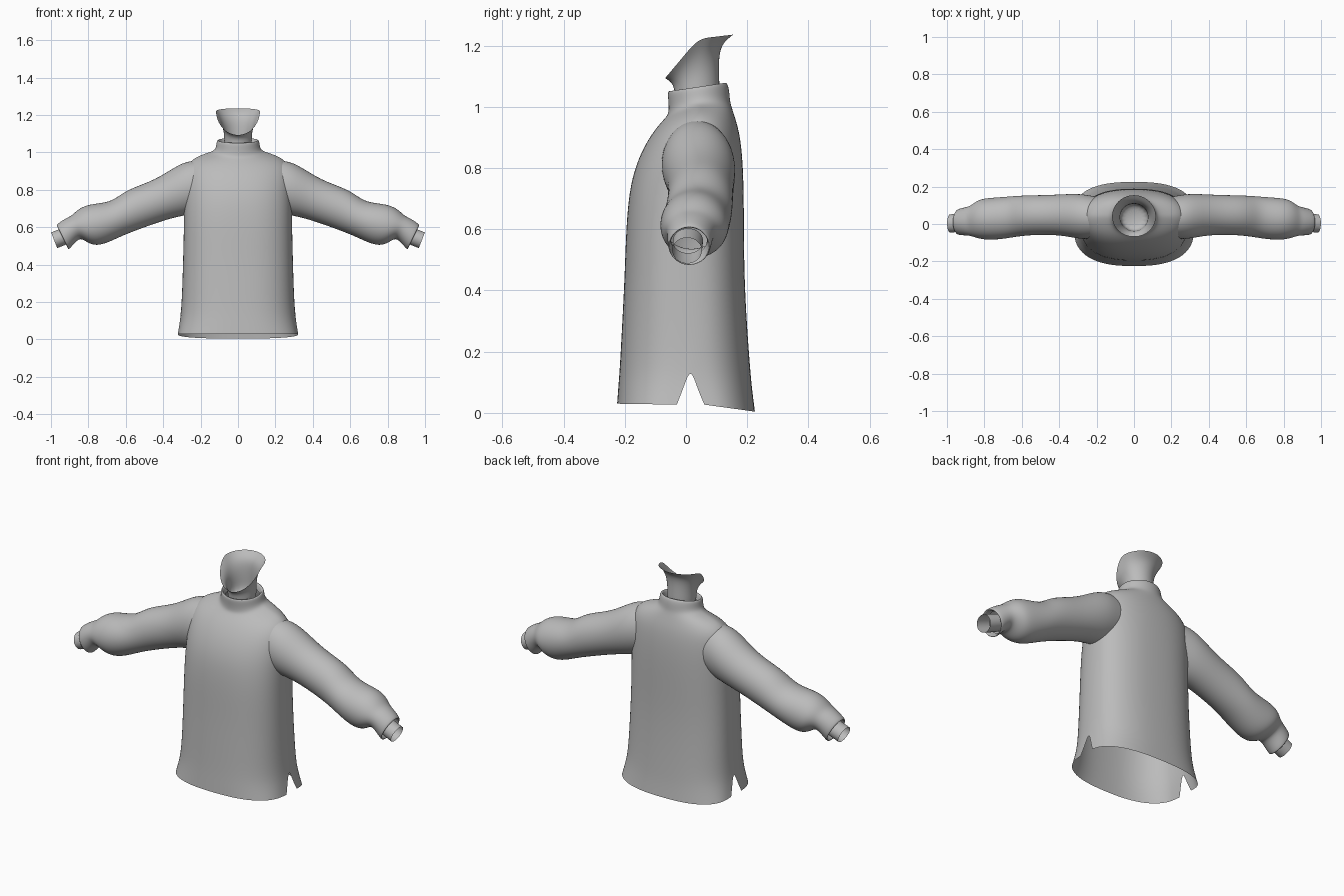
import bpy, bmesh, math
from mathutils import Vector

cloth = bpy.data.materials.new("plain_grey")
cloth.diffuse_color = (0.5, 0.5, 0.5, 1)


def power(v, n):
    return math.copysign(abs(v) ** (2 / n), v)


def loft(name, strips, mirror=False, cap=False):
    """Skin lists of point rows, weld their shared borders and smooth."""
    bm = bmesh.new()
    for rows in strips:
        grid = [[bm.verts.new(p) for p in row] for row in rows]
        for a, b in zip(grid, grid[1:]):
            for j in range(len(a) - 1):
                bm.faces.new((a[j], a[j + 1], b[j + 1], b[j]))
    bmesh.ops.remove_doubles(bm, verts=bm.verts, dist=0.0002)
    if cap:
        low = min(v.co.z for v in bm.verts)
        edges = [e for e in bm.edges if all(v.co.z < low + 1e-4 for v in e.verts)]
        bmesh.ops.holes_fill(bm, edges=edges, sides=0)
    for f in bm.faces:
        f.smooth = True
    mesh = bpy.data.meshes.new(name)
    bm.to_mesh(mesh)
    bm.free()
    mesh.materials.append(cloth)
    obj = bpy.data.objects.new(name, mesh)
    bpy.context.collection.objects.link(obj)
    if mirror:
        m = obj.modifiers.new("mirror", 'MIRROR')
        m.use_mirror_merge = False
    s = obj.modifiers.new("smooth", 'SUBSURF')
    s.levels = s.render_levels = 2
    s.boundary_smooth = 'PRESERVE_CORNERS'
    return obj


def half(ring, back, steps, gap=0.0):
    """Back or front half of a ring: rx, yc, front y, back y, front/side/back z, n."""
    rx, yc, yf, yb, zf, zs, zb, n = ring
    side_y = yc + gap
    end_y, end_z = (yb, zb) if back else (yf, zf)
    row = []
    for j in range(steps + 1):
        a = math.pi * j / steps + (0 if back else math.pi)
        s = abs(power(math.sin(a), n)) if 0 < j < steps else 0.0
        row.append((rx * power(math.cos(a), n),
                    side_y + (end_y - side_y) * s, zs + (end_z - zs) * s))
    return row


# Torso with side slits, rising into a folded collar
torso = [
    (.322, .015, -.226, .226, .030, .027, .004, 2.5),
    (.312, .015, -.222, .216, .085, .085, .080, 2.5),
    (.305, .015, -.217, .210, .150, .150, .150, 2.5),
    (.299, .015, -.210, .200, .28, .28, .28, 2.5),
    (.294, .01, -.201, .191, .45, .45, .45, 2.5),
    (.290, .01, -.196, .190, .62, .62, .62, 2.5),
    (.290, .02, -.183, .189, .75, .75, .75, 2.4),
    (.290, .03, -.153, .184, .84, .85, .85, 2.3),
    (.278, .04, -.120, .174, .90, .93, .92, 2.2),
    (.235, .04, -.090, .160, .94, .972, .967, 2.1),
    (.175, .04, -.066, .150, .965, .994, .997, 2),
    (.125, .042, -.056, .144, .980, 1.008, 1.018, 2),
    (.116, .042, -.058, .142, 1.02, 1.035, 1.050, 2),
    (.114, .040, -.061, .136, 1.05, 1.064, 1.078, 2),
    (.102, .038, -.050, .124, 1.054, 1.068, 1.081, 2),
    (.092, .038, -.042, .116, 1.02, 1.03, 1.05, 2),
]
front_gap, back_gap = [-.045, -.022], [.045, .020]
front, rear = [], []
for i, ring in enumerate(torso):
    front.append(half(ring, False, 16, front_gap[i] if i < 2 else 0))
    rear.append(half(ring, True, 16, back_gap[i] if i < 2 else 0))
loft("sweater_body", [front, rear])

# Neck lining, flaring to a tilted rim
neck = [
    (.075, .037, -.038, .112, 1.00, 1.00, 1.00, 2),
    (.075, .037, -.038, .111, 1.05, 1.07, 1.08, 2),
    (.078, .037, -.045, .108, 1.072, 1.12, 1.15, 2),
    (.094, .038, -.057, .116, 1.083, 1.175, 1.205, 2),
    (.120, .040, -.071, .157, 1.09, 1.222, 1.236, 2),
]
loft("neck", [[half(r, b, 8) for r in neck] for b in (False, True)], cap=True)


def sleeve(name, rings, steps=16):
    """Mirrored tube; each ring is top x, z, bottom x, z, front y, back y."""
    rows = []
    for tx, tz, bx, bz, y0, y1 in rings:
        top, bottom = Vector((tx, 0, tz)), Vector((bx, 0, bz))
        mid, up = (top + bottom) / 2, (top - bottom) / 2
        row = []
        for j in range(steps + 1):
            a = math.tau * j / steps
            p = mid + up * math.sin(a)
            p.y = (y0 + y1) / 2 + (y1 - y0) / 2 * math.cos(a)
            row.append(p)
        rows.append(row)
    return loft(name, [rows], mirror=True)


# Puffy sleeves gathered into cuffs that fold inward
sleeve("sleeves", [
    (.20, .96, .22, .68, -.08, .15),
    (.29, .957, .28, .66, -.085, .165),
    (.40, .882, .345, .648, -.065, .162),
    (.49, .838, .43, .622, -.060, .157),
    (.60, .800, .53, .586, -.062, .156),
    (.67, .742, .61, .556, -.072, .152),
    (.74, .730, .68, .522, -.084, .146),
    (.81, .722, .74, .500, -.088, .142),
    (.86, .695, .79, .505, -.082, .135),
    (.89, .662, .835, .540, -.068, .105),
    (.92, .650, .86, .530, -.062, .092),
    (.974, .615, .906, .474, -.062, .083),
    (.968, .603, .910, .486, -.052, .073),
    (.93, .615, .88, .515, -.050, .070),
])

# Narrow open wrist tubes
sleeve("wrists", [
    (.92, .605, .885, .52, -.045, .058),
    (.965, .588, .93, .50, -.046, .056),
    (1.0, .574, .966, .486, -.047, .054),
], 12)
